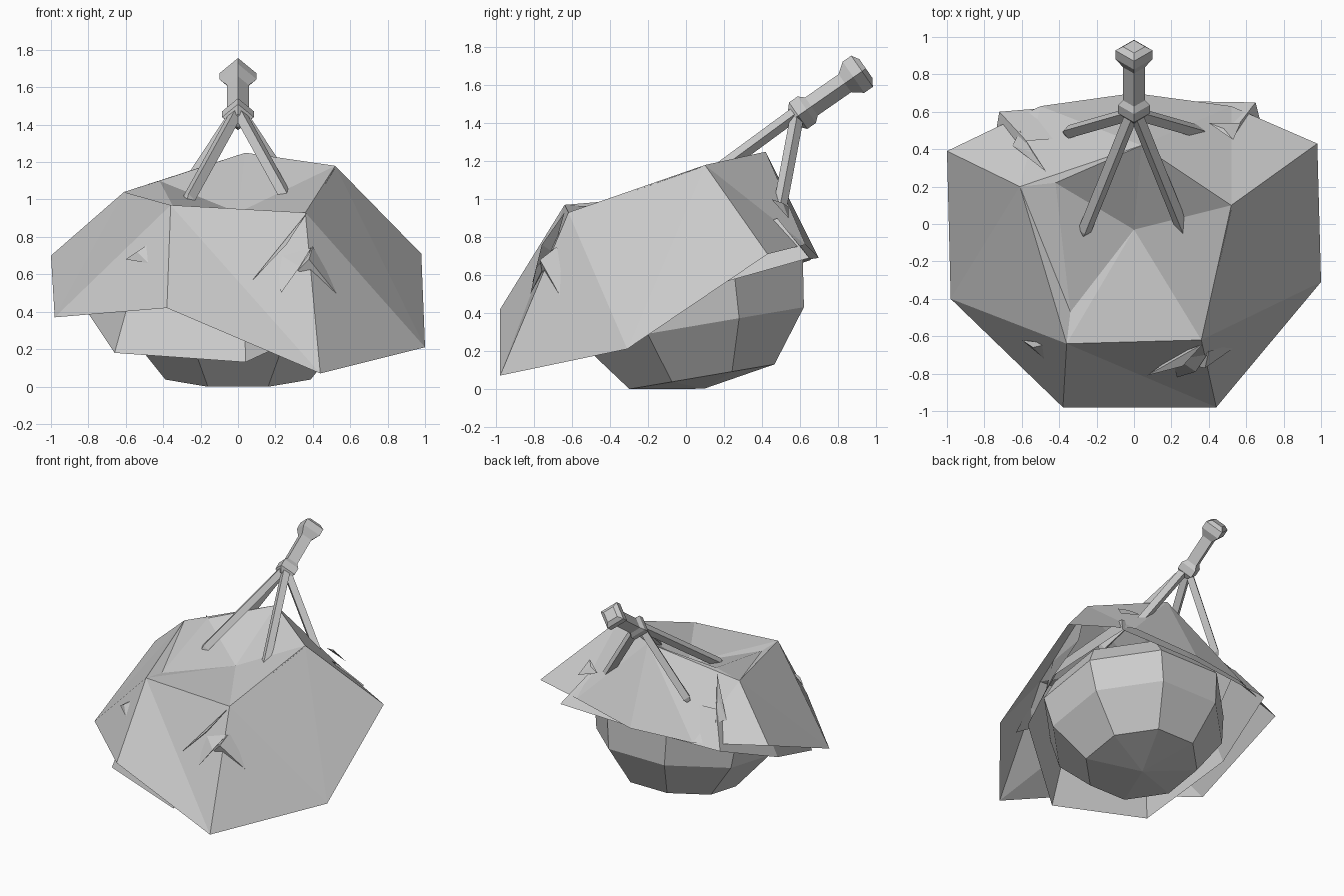
import bpy, math
from mathutils import Vector as V

if "Cube" in bpy.data.objects:
    bpy.data.objects.remove(bpy.data.objects["Cube"])


def mesh(name, verts, faces):
    me = bpy.data.meshes.new(name)
    me.from_pydata([tuple(v) for v in verts], [], faces)
    me.update()
    ob = bpy.data.objects.new(name, me)
    bpy.context.collection.objects.link(ob)
    return ob


def lathe(name, origin, axis, profile, n, turn=0.0):
    """Turn (distance, radius) stations about an axis; closed at both ends."""
    o, d = V(origin), V(axis).normalized()
    ref = V((1, 0, 0))
    a = (ref - d * ref.dot(d)).normalized()
    b = d.cross(a)
    vs = []
    for t, r in profile:
        for i in range(n):
            q = turn + 2 * math.pi * i / n
            vs.append(o + d * t + (a * math.cos(q) + b * math.sin(q)) * r)
    fs = [(k * n + i, k * n + (i + 1) % n, (k + 1) * n + (i + 1) % n, (k + 1) * n + i)
          for k in range(len(profile) - 1) for i in range(n)]
    last = (len(profile) - 1) * n
    fs += [tuple(reversed(range(n))), tuple(range(last, last + n))]
    return mesh(name, vs, fs)


# Tilted eight-sided bowl with a shallow pointed base
lathe("bowl", (0, 0.095, 0.001), (0, -0.168, 0.986),
      [(0, 0.002), (0.064, 0.42), (0.335, 0.64), (0.585, 0.68), (0.745, 0.58)], 8, math.pi / 8)

# Outer cloth draped over the bowl, with a sunken middle
P = dict(
    p1=(-1, .39, .70), p2=(-.98, -.40, .37), p3=(-.38, -.98, .42),
    p4=(.44, -.98, .07), p5=(1, -.31, .21), p6=(.98, .43, .71),
    br=(.52, .63, .76), bm=(0, .70, .69), bl=(-.50, .63, .68),
    t1=(-.61, .20, 1.04), t3=(-.36, -.64, .97), t4=(.36, -.62, .93),
    t6=(.52, .10, 1.18), r1=(-.42, .22, 1.10), k=(.04, .42, 1.25),
    v=(0, -.03, .93), f1=(-.34, -.47, .95))
keys = list(P)
strips = ("t3 p3 p4|t3 p4 t4|t4 p4 p5|t4 p5 t6|t6 p5 p6|t3 p2 p3|t1 p2 t3|t1 p1 p2|"
          "t1 t3 f1|t1 f1 r1|r1 f1 v|f1 t3 v|t3 t4 v|v t4 t6|v t6 k|v k r1|"
          "t6 p6 br|t6 br k|k br bm|k bm bl|k bl t1|k t1 r1|t1 bl p1")
mesh("outer_cloth", P.values(),
     [tuple(keys.index(w) for w in f.split()) for f in strips.split("|")])

# Inner cloth layer hanging below the outer one
rim = [(.04, -.87, .13), (-.66, -.64, .18), (-.82, .02, .42), (-.72, .60, .66),
       (0, .66, .68), (.65, .65, .69), (.80, .05, .52), (.62, -.45, .40)]
top = [(x * .8, y * .74, .9) if y > .3 else (x * .85, y * .85, z * .5 + .45)
       for x, y, z in rim]
mesh("inner_cloth", rim + top,
     [(i, (i + 1) % 8, 8 + (i + 1) % 8, 8 + i) for i in range(8)])

# Pointed folds poking through the outer cloth
folds = [
    ((.37, -.64, .93), (.22, -.70, .72), (.07, -.81, .56), (.26, -.76, .76)),
    ((.39, -.70, .74), (.20, -.70, .72), (.23, -.82, .50), (.33, -.79, .64)),
    ((.40, -.68, .75), (.32, -.76, .62), (.58, -.63, .43), (.38, -.77, .68)),
    ((.52, .08, 1.17), (.42, -.12, 1.03), (.30, -.62, .90), (.41, -.42, .99)),
    ((-.45, -.64, .78), (-.48, -.72, .66), (-.60, -.62, .68), (-.54, -.66, .72)),
    ((-.65, .42, .82), (-.61, .50, .82), (-.47, .28, 1.09), (-.54, .38, .97)),
    ((.40, .54, .96), (.57, .54, .90), (.53, .45, 1.0), (.48, .51, .98)),
]
for i, f in enumerate(folds):
    mesh(f"cloth_fold_{i + 1}", f, [(0, 1, 3), (1, 2, 3), (2, 0, 3), (0, 2, 1)])

# Handle with collar and pommel
lathe("handle", (0, .62, 1.46), (0, .82, .57),
      [(-.07, .045), (-.035, .085), (.02, .085), (.05, .058), (.265, .058),
       (.32, .10), (.375, .10), (.40, .06)], 4)

# Four prongs spreading from the collar
for side in (-1, 1):
    for part, end in (("front", (.27 * side, -.05, .99)), ("back", (.36 * side, .49, .93))):
        start = V((0.01 * side, .59, 1.46))
        d = V(end) - start
        lathe(f"{part}_prong_{'left' if side < 0 else 'right'}", start, d,
              [(0, .036), (d.length - .02, .036), (d.length + .01, .02)], 4)
